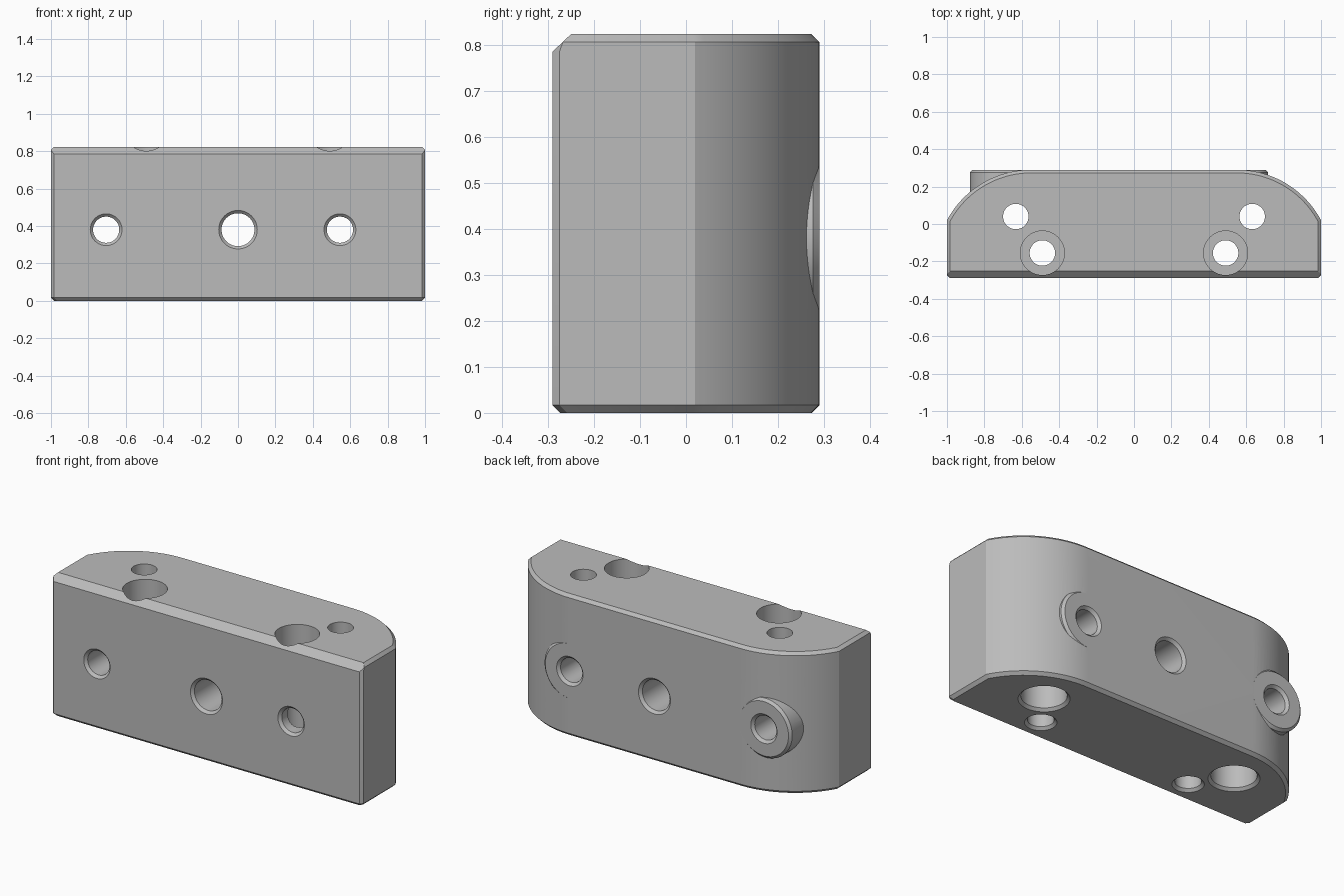
import bpy, bmesh, math
from mathutils import Matrix

if "Cube" in bpy.data.objects:
    bpy.data.objects.remove(bpy.data.objects["Cube"])

H, BACK, RAD, CX = 0.823, 0.29, 0.51, 0.55   # height, half depth, corner arc radius, arc centre x

grey = bpy.data.materials.new("light grey metal")
grey.diffuse_color = (0.5, 0.5, 0.5, 1)
grey.use_nodes = True
grey.node_tree.nodes["Principled BSDF"].inputs["Base Color"].default_value = grey.diffuse_color


def make(name, bm):
    bmesh.ops.recalc_face_normals(bm, faces=bm.faces)
    me = bpy.data.meshes.new(name)
    bm.to_mesh(me)
    bm.free()
    me.materials.append(grey)
    ob = bpy.data.objects.new(name, me)
    bpy.context.collection.objects.link(ob)
    return ob


def bridge(bm, rings):
    """Skin closed rings of points and cap both ends."""
    vs = [[bm.verts.new(p) for p in r] for r in rings]
    n = len(vs[0])
    for a, b in zip(vs, vs[1:]):
        for i in range(n):
            j = (i + 1) % n
            bm.faces.new((a[i], a[j], b[j], b[i]))
    bm.faces.new(vs[0])
    bm.faces.new(vs[-1])


def outline(z, c, f):
    """Block outline at height z, inset c on sides and back, f on the front."""
    xh, yf, r = 1 - c, -BACK + f, RAD - c
    v = max(0.015 - f + c, 0.0005)
    half = [(xh - v, yf), (xh, yf + v)]
    start = math.acos((xh - CX) / r)
    for i in range(25):
        a = start + (math.pi / 2 - start) * i / 24
        half.append((CX + r * math.cos(a), BACK - RAD + r * math.sin(a)))
    return [(x, y, z) for x, y in half] + [(-x, y, z) for x, y in reversed(half)]


def lathe(name, profile, x, other, along_y, seg=64):
    """Turned solid from (radius, position) pairs along y or z."""
    bm = bmesh.new()
    bridge(bm, [[(r * math.cos(2 * math.pi * i / seg), r * math.sin(2 * math.pi * i / seg), t)
                 for i in range(seg)] for r, t in profile])
    if along_y:
        bm.transform(Matrix.Translation((x, 0, other)) @ Matrix.Rotation(-math.pi / 2, 4, 'X'))
    else:
        bm.transform(Matrix.Translation((x, other, 0)))
    return make(name, bm)


# Block with chamfered edges and rounded back corners
bm = bmesh.new()
bridge(bm, [outline(0, 0.017, 0.017), outline(0.017, 0, 0), outline(0.785, 0, 0),
            outline(0.806, 0, 0.022), outline(H, 0.017, 0.04)])
block = make("clamp_block", bm)
bpy.context.view_layer.objects.active = block


def combine(tool, op):
    m = block.modifiers.new(op, 'BOOLEAN')
    m.operation, m.object, m.solver = op, tool, 'EXACT'
    bpy.ops.object.modifier_apply(modifier=m.name)
    bpy.data.objects.remove(tool)


# Round bosses on the back
for x in (-0.705, 0.545):
    combine(lathe("boss", [(0.172, 0), (0.172, 0.276), (0.158, BACK)], x, 0.38, True), 'UNION')

# Horizontal through holes, countersunk at both ends
for x, r in ((-0.705, 0.07), (0, 0.088), (0.545, 0.07)):
    c, e = 0.015, 0.02
    combine(lathe("cross_hole", [(r + c + e, -BACK - e), (r, -BACK + c), (r, BACK - c),
                                 (r + c + e, BACK + e)], x, 0.38, True), 'DIFFERENCE')

# Vertical bolt holes, counterbored from the top (front pair) or the bottom (back pair)
r, big, c, e = 0.068, 0.118, 0.015, 0.02
for s in (-1, 1):
    combine(lathe("front_bolt_hole", [(r + c + e, -e), (r, c), (r, H - 0.22), (big, H - 0.22),
                                      (big, H + e)], s * 0.49, -0.155, False), 'DIFFERENCE')
    combine(lathe("back_bolt_hole", [(big + c + e, -e), (big, c), (big, 0.22), (r, 0.22),
                                     (r, H + e)], s * 0.632, 0.04, False), 'DIFFERENCE')

# Smooth curved walls, crisp edges
block.select_set(True)
bpy.ops.object.shade_smooth_by_angle(angle=math.radians(25))
